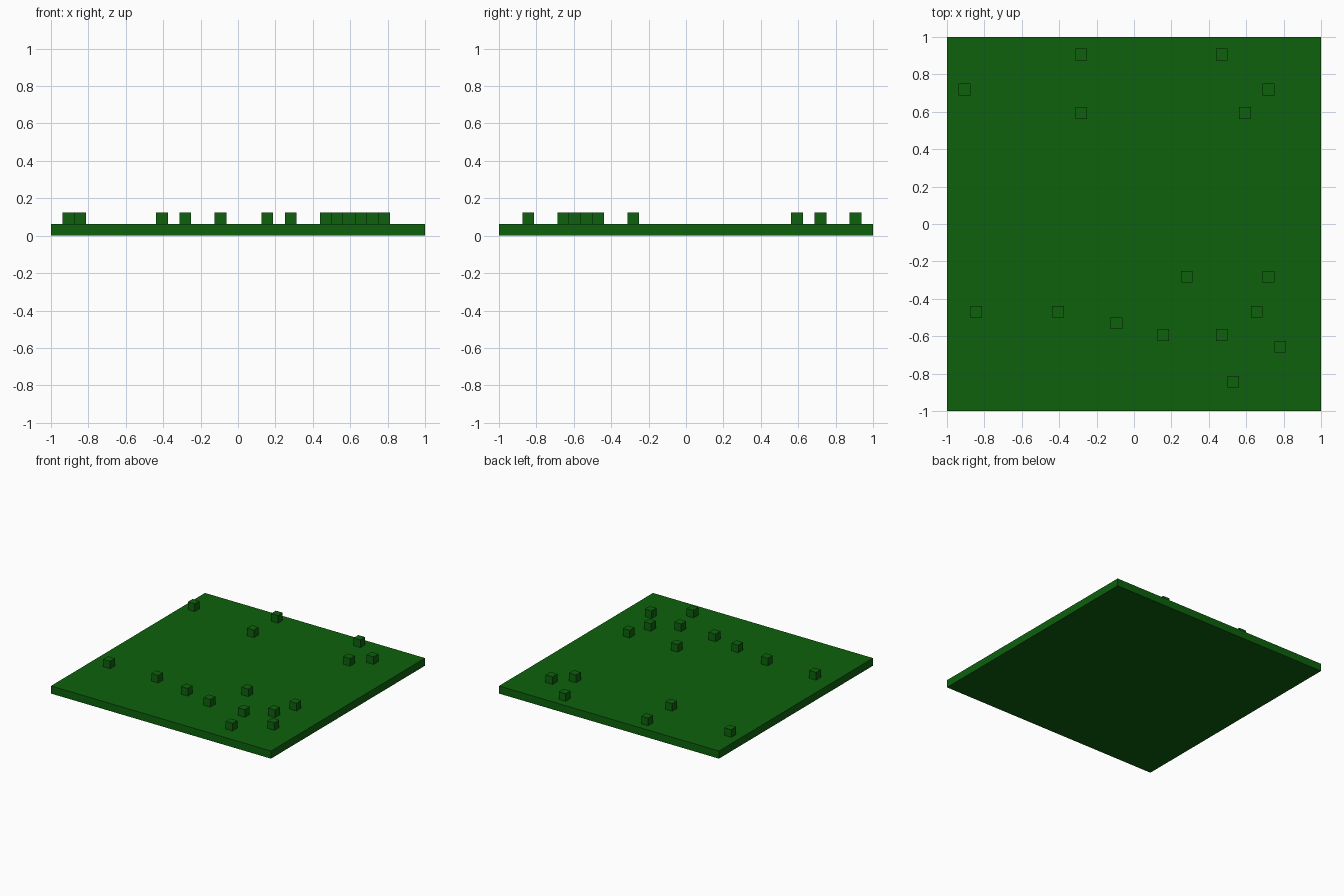
import bpy

if "Cube" in bpy.data.objects:
    bpy.data.objects.remove(bpy.data.objects["Cube"], do_unlink=True)

UNIT = 2 / 32  # the slab is a 32 x 32 grid, one unit thick

green = bpy.data.materials.new("grass green")
green.use_nodes = True
color = (0.004, 0.12, 0.004, 1)
green.diffuse_color = color
green.node_tree.nodes["Principled BSDF"].inputs["Base Color"].default_value = color


def box(name, center, size):
    bpy.ops.mesh.primitive_cube_add(size=1, location=center)
    obj = bpy.context.object
    obj.name = name
    obj.scale = size
    bpy.ops.object.transform_apply(location=False, rotation=False, scale=True)
    obj.data.materials.append(green)
    return obj


# Ground slab
box("ground_slab", (0, 0, UNIT / 2), (2, 2, UNIT))

# Small tufts, one grid cell each, standing on the slab
cells = [(-5, 14), (7, 14), (-15, 11), (11, 11), (-5, 9), (9, 9),
         (4, -5), (11, -5), (-14, -8), (-7, -8), (10, -8), (-2, -9),
         (2, -10), (7, -10), (12, -11), (8, -14)]
for i, j in cells:
    box("grass_tuft", ((i + 0.5) * UNIT, (j + 0.5) * UNIT, 1.5 * UNIT), (UNIT,) * 3)
